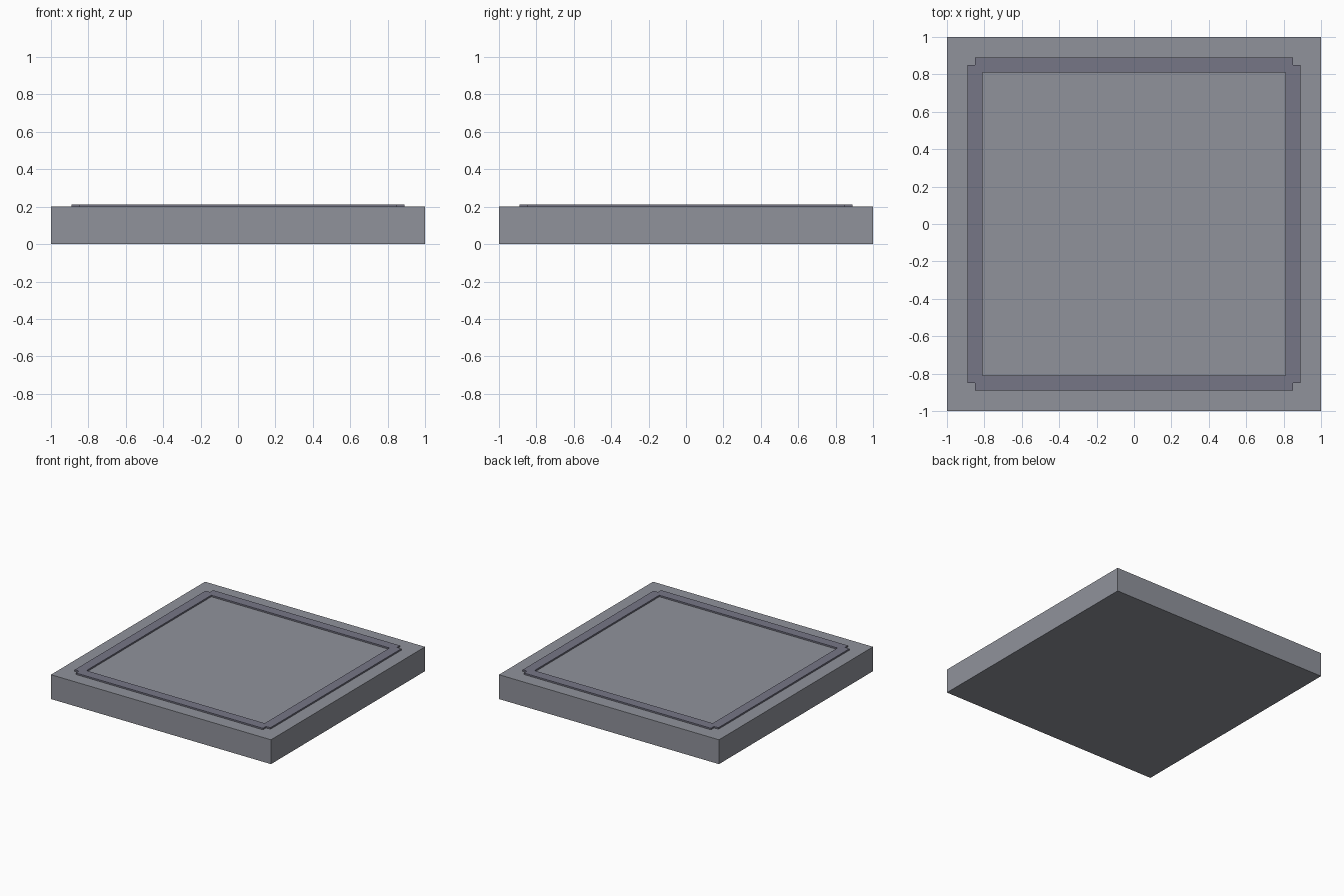
import bpy
from math import radians

if "Cube" in bpy.data.objects:
    bpy.data.objects.remove(bpy.data.objects["Cube"])


def material(name, rgb):
    mat = bpy.data.materials.new(name)
    mat.diffuse_color = (*rgb, 1)
    mat.use_nodes = True
    mat.node_tree.nodes["Principled BSDF"].inputs["Base Color"].default_value = mat.diffuse_color
    return mat


def box(name, size, z, mat, loc=(0, 0), turn=0):
    bpy.ops.mesh.primitive_cube_add(size=1, location=(*loc, z))
    ob = bpy.context.object
    ob.name = name
    ob.scale = size
    bpy.ops.object.transform_apply(location=False, rotation=False, scale=True)
    ob.rotation_euler.z = radians(turn)
    ob.data.materials.append(mat)
    return ob


stone = material("stone_grey", (0.28, 0.29, 0.33))
trim = material("trim_grey", (0.18, 0.18, 0.24))

# Square floor slab
box("floor_slab", (2, 2, 0.2), 0.1, stone)

# Raised border strips, overlapping at the notched corners
STRIP = (1.7, 0.08, 0.025)
for side, loc, turn in (("front", (0, -0.85), 0), ("back", (0, 0.85), 0),
                        ("left", (-0.85, 0), 90), ("right", (0.85, 0), 90)):
    box(f"border_strip_{side}", STRIP, 0.2, trim, loc, turn)
